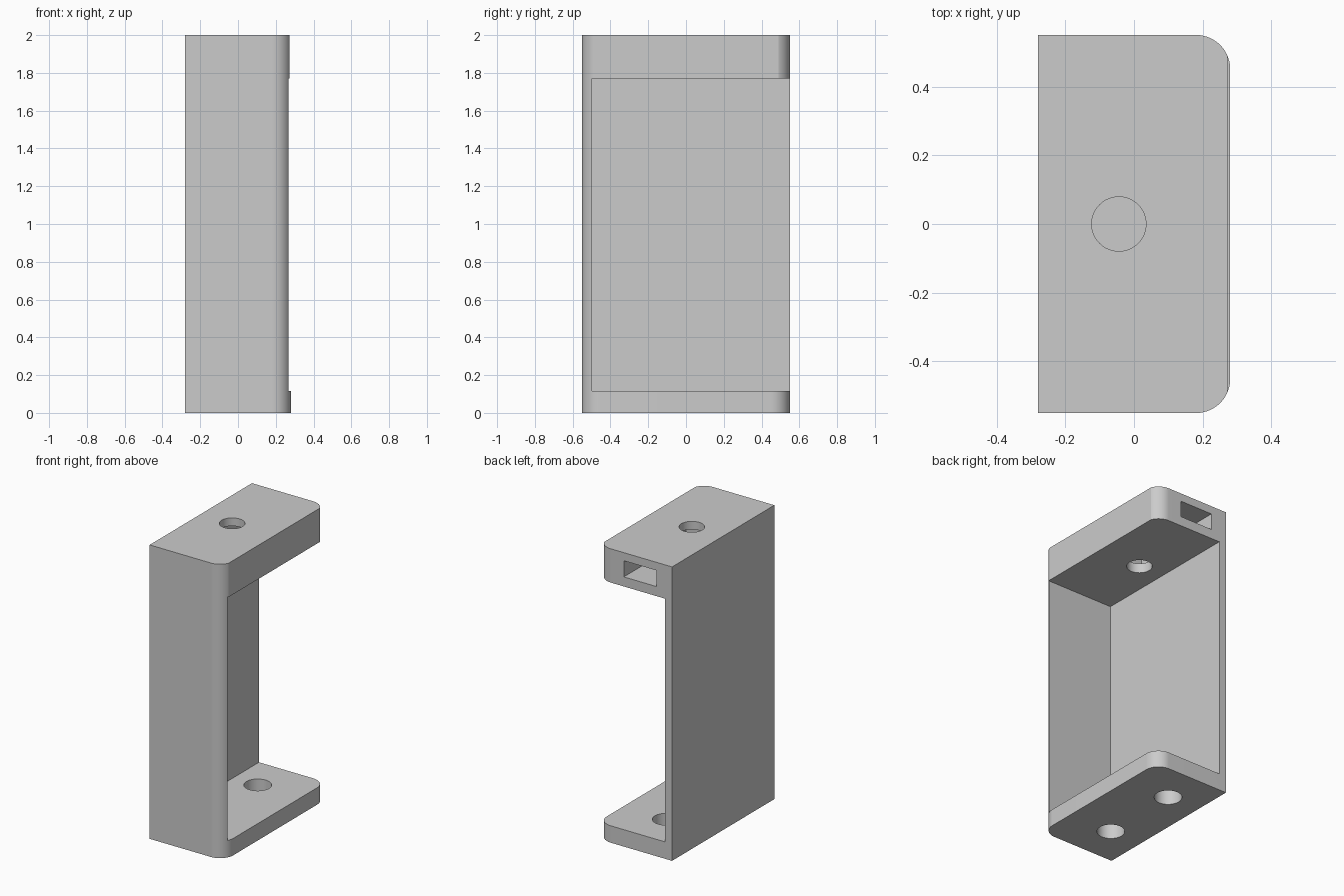
import bpy
import bmesh
import math

if "Cube" in bpy.data.objects:
    bpy.data.objects.remove(bpy.data.objects["Cube"], do_unlink=True)

# Overall dimensions
HALF_X, HALF_Y, HEIGHT = 0.28, 0.55, 2.0
CORNER = 0.1
WALL = 0.053
BASE_TOP, BLOCK_BOTTOM = 0.115, 1.77
TRIM_X = 0.272
HOLE_X = -0.044

grey = bpy.data.materials.new("grey plastic")
grey.use_nodes = True
colour = (0.6, 0.6, 0.6, 1.0)
grey.diffuse_color = colour
grey.node_tree.nodes["Principled BSDF"].inputs["Base Color"].default_value = colour


def prism(name, outline, z0, z1):
    """Extrude a flat outline from z0 up to z1."""
    bm = bmesh.new()
    face = bm.faces.new([bm.verts.new((x, y, z0)) for x, y in outline])
    top = bmesh.ops.extrude_face_region(bm, geom=[face])["geom"]
    moved = [v for v in top if isinstance(v, bmesh.types.BMVert)]
    bmesh.ops.translate(bm, verts=moved, vec=(0, 0, z1 - z0))
    bmesh.ops.recalc_face_normals(bm, faces=bm.faces)
    mesh = bpy.data.meshes.new(name)
    bm.to_mesh(mesh)
    bm.free()
    mesh.materials.append(grey)
    obj = bpy.data.objects.new(name, mesh)
    bpy.context.collection.objects.link(obj)
    return obj


def arc(cx, cy, radius, start, end, steps):
    angles = [math.radians(start + (end - start) * i / steps) for i in range(steps + 1)]
    return [(cx + radius * math.cos(a), cy + radius * math.sin(a)) for a in angles]


def box(name, x0, x1, y0, y1, z0, z1):
    return prism(name, [(x0, y0), (x1, y0), (x1, y1), (x0, y1)], z0, z1)


def hole(name, y, radius, z0, z1):
    return prism(name, arc(HOLE_X, y, radius, 0, 360, 64)[:-1], z0, z1)


def cut(target, cutter):
    """Subtract the cutter, then discard it."""
    cutter.hide_render = True
    mod = target.modifiers.new(cutter.name, "BOOLEAN")
    mod.operation, mod.solver, mod.object = "DIFFERENCE", "EXACT", cutter
    bpy.context.view_layer.objects.active = target
    bpy.ops.object.modifier_apply(modifier=mod.name)
    bpy.data.objects.remove(cutter, do_unlink=True)


# Solid body with two rounded vertical edges on the open side
cx, cy = HALF_X - CORNER, HALF_Y - CORNER
outline = [(-HALF_X, HALF_Y), (-HALF_X, -HALF_Y)]
outline += arc(cx, -cy, CORNER, -90, 0, 24) + arc(cx, cy, CORNER, 0, 90, 24)
bracket = prism("bracket_body", outline, 0, HEIGHT)

# Cavity between base plate and top block, leaving two thin walls
cut(bracket, box("cavity", -HALF_X + WALL, 1, -HALF_Y + WALL, 1, BASE_TOP, BLOCK_BOTTOM))

# Everything above the base plate sits slightly further in
cut(bracket, box("side_trim", TRIM_X, 1, -1, 1, BASE_TOP, HEIGHT + 1))

# Nut slot entering the top block from the back
cut(bracket, box("nut_slot", -0.163, 0.083, -0.12, 1, 1.835, 1.945))

# Screw hole through the top block, two mounting holes through the base
cut(bracket, hole("top_hole", 0, 0.079, 1.5, HEIGHT + 1))
for side in (-1, 1):
    cut(bracket, hole("base_hole", side * 0.275, 0.086, -1, 0.5))

# Smooth rounded surfaces, crisp edges
bpy.ops.object.select_all(action="DESELECT")
bracket.select_set(True)
bpy.context.view_layer.objects.active = bracket
bpy.ops.object.shade_smooth_by_angle(angle=math.radians(20))
